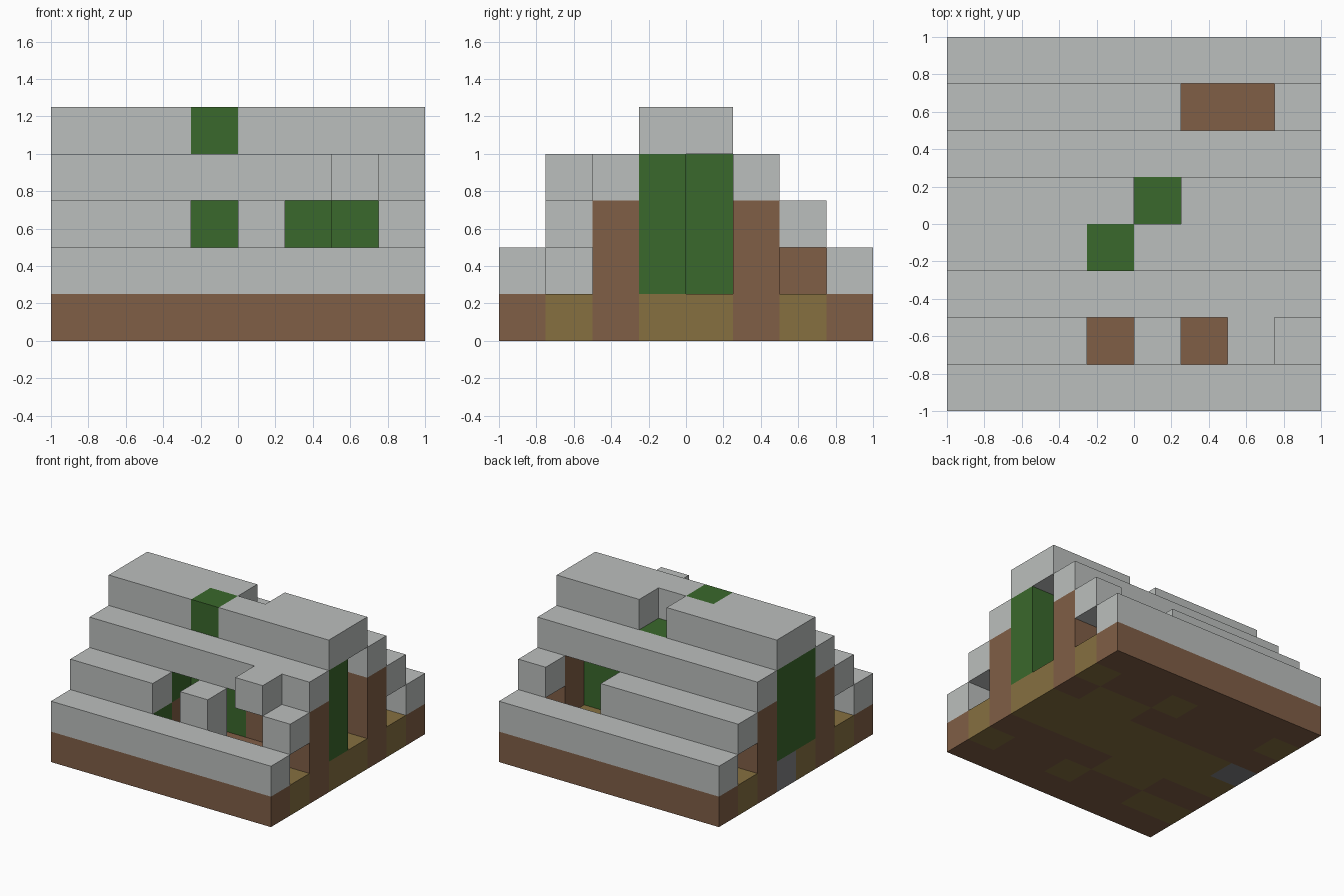
import bpy
import bmesh
from mathutils import Vector

CELL = 0.25
SIDE = 8

cube = bpy.data.objects.get("Cube")
if cube:
    bpy.data.objects.remove(cube, do_unlink=True)


def material(name, rgb):
    mat = bpy.data.materials.new(name)
    mat.use_nodes = True
    color = (*rgb, 1.0)
    mat.diffuse_color = color
    mat.node_tree.nodes["Principled BSDF"].inputs["Base Color"].default_value = color
    return mat


GREY = material("pale grey", (0.50, 0.52, 0.51))
BROWN = material("earth brown", (0.216, 0.112, 0.061))
TAN = material("olive tan", (0.238, 0.162, 0.051))
GREEN = material("leaf green", (0.042, 0.138, 0.025))
STONE = material("dark grey", (0.22, 0.22, 0.225))


def finish(name, bm, mats):
    mesh = bpy.data.meshes.new(name)
    bm.to_mesh(mesh)
    bm.free()
    for mat in mats:
        mesh.materials.append(mat)
    obj = bpy.data.objects.new(name, mesh)
    bpy.context.collection.objects.link(obj)
    return obj


def blocks(name, mat, *spans):
    """One object of boxes; a span is (x cells), (y cells), (z cells), end excluded."""
    bm = bmesh.new()
    for span in spans:
        low = Vector([s[0] for s in span])
        high = Vector([s[1] for s in span])
        size = (high - low) * CELL
        mid = (high + low) * CELL / 2 - Vector((1, 1, 0))
        verts = bmesh.ops.create_cube(bm, size=1)["verts"]
        bmesh.ops.scale(bm, vec=size, verts=verts)
        bmesh.ops.translate(bm, vec=mid, verts=verts)
    return finish(name, bm, [mat])


# Ground slab: rows from front to back, b = brown, t = tan, s = stone
FLOOR = ["bbbbbbbb",
         "ttbbtbbt",
         "bbttbbbb",
         "tttttttt",
         "sttttttt",
         "bbbbbttb",
         "tbbbtbbt",
         "bbbbbbbb"]
bm = bmesh.new()
bmesh.ops.create_grid(bm, x_segments=SIDE, y_segments=SIDE, size=1)
bmesh.ops.translate(bm, vec=(0, 0, CELL), verts=bm.verts)
for face in bm.faces:
    c = face.calc_center_median()
    face.material_index = "bts".index(FLOOR[int((c.y + 1) / CELL)][int((c.x + 1) / CELL)])
slab = finish("ground_slab", bm, [BROWN, TAN, STONE])
thick = slab.modifiers.new("thickness", 'SOLIDIFY')
thick.thickness = CELL
thick.offset = -1

FULL = (0, SIDE)


def layer(k, n=1):
    return (k, k + n)


# Lowest and third roof steps run the whole width on both slopes
for k, name in ((1, "lower_step"), (3, "upper_step")):
    for side, j in (("front", k - 1), ("back", SIDE - k)):
        blocks(f"{side}_{name}", GREY, (FULL, layer(j), layer(k)))

# Second steps have gaps
blocks("front_middle_step", GREY, *[(x, layer(1), layer(2)) for x in ((0, 3), (4, 5), (7, 8))])
blocks("back_middle_step", GREY, *[(x, layer(6), layer(2)) for x in ((0, 5), (7, 8))])
blocks("front_step_knob", GREY, (layer(6), layer(1), layer(3)))
blocks("front_step_post", GREY, (layer(4), layer(1), layer(1)))

# Ridge with a notch on the back and a green block on the front
blocks("ridge_front", GREY, ((0, 3), layer(3), layer(4)), ((4, 8), layer(3), layer(4)))
blocks("ridge_back", GREY, ((0, 4), layer(4), layer(4)), ((5, 8), layer(4), layer(4)))
blocks("ridge_green_block", GREEN, (layer(3), layer(3), layer(4)))

# Brown side walls under the upper steps
blocks("front_wall", BROWN, ((0, 2), layer(2), layer(1, 2)),
       (layer(2), layer(2), layer(1)), (layer(7), layer(2), layer(1, 2)))
blocks("back_wall", BROWN, ((0, 5), layer(5), layer(1, 2)), (layer(7), layer(5), layer(1, 2)))
blocks("back_step_post", BROWN, (layer(4), layer(6), layer(1)))
blocks("inner_brown_block", BROWN, (layer(5), layer(3), layer(1)))

# Green core
blocks("green_core_front", GREEN, ((0, 5), layer(3), layer(1, 3)),
       (layer(5), layer(3), layer(2, 2)), (layer(6), layer(3), layer(3)),
       (layer(7), layer(3), layer(1, 3)))
blocks("green_core_back", GREEN, ((0, 7), layer(4), layer(1, 3)))
blocks("green_wall_blocks", GREEN, (layer(2), layer(2), layer(2)), (layer(2), layer(1), layer(1)))
